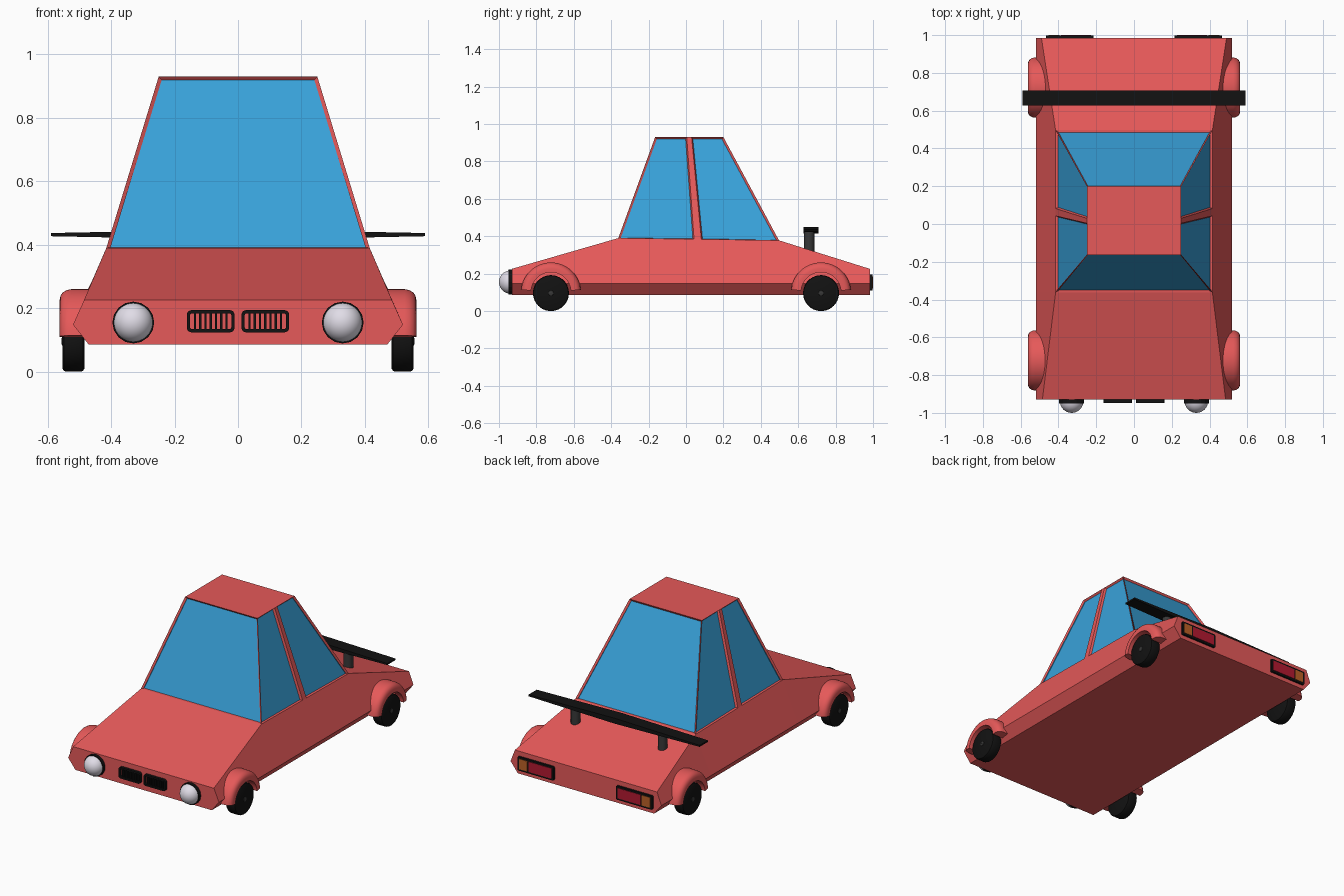
import bpy, bmesh, math
from mathutils import Vector

if "Cube" in bpy.data.objects:
    bpy.data.objects.remove(bpy.data.objects["Cube"])


def material(name, rgb):
    m = bpy.data.materials.new(name)
    m.diffuse_color = (*rgb, 1)
    m.use_nodes = True
    m.node_tree.nodes["Principled BSDF"].inputs["Base Color"].default_value = m.diffuse_color
    return m


RED = material("red paint", (0.79, 0.10, 0.10))
BLUE = material("blue glass", (0.04, 0.36, 0.70))
BLACK = material("black trim", (0.006, 0.006, 0.006))
DARK = material("dark grey", (0.04, 0.04, 0.04))
WHITE = material("lamp white", (0.75, 0.72, 0.80))
CRIMSON = material("tail red", (0.45, 0.01, 0.03))
ORANGE = material("indicator orange", (0.50, 0.12, 0.02))


def finish(name, bm, *mats, smooth=False):
    bmesh.ops.recalc_face_normals(bm, faces=bm.faces)
    mesh = bpy.data.meshes.new(name)
    bm.to_mesh(mesh)
    bm.free()
    ob = bpy.data.objects.new(name, mesh)
    bpy.context.collection.objects.link(ob)
    for m in mats:
        mesh.materials.append(m)
    if smooth:
        bpy.context.view_layer.objects.active = ob
        ob.select_set(True)
        bpy.ops.object.shade_smooth_by_angle(angle=math.radians(35))
        ob.select_set(False)
    return ob


def loft(name, rings, mat, closed=False, smooth=False):
    """Skin a list of rings; closed joins last ring to first, otherwise cap ends."""
    bm = bmesh.new()
    rows = [[bm.verts.new(p) for p in ring] for ring in rings]
    pairs = list(zip(rows, rows[1:]))
    if closed:
        pairs.append((rows[-1], rows[0]))
    else:
        bm.faces.new(rows[0])
        bm.faces.new(rows[-1])
    n = len(rows[0])
    for a, b in pairs:
        for i in range(n):
            j = (i + 1) % n
            bm.faces.new((a[i], a[j], b[j], b[i]))
    return finish(name, bm, mat, smooth=smooth)


def lathe_x(name, profile, centre, mat, a0=0, a1=360, steps=40):
    """Sweep an (x, radius) profile around an axis along x."""
    full = a1 - a0 == 360
    rings = []
    for k in range(steps if full else steps + 1):
        a = math.radians(a0 + (a1 - a0) * k / steps)
        rings.append([(x, centre[0] + r * math.cos(a), centre[1] + r * math.sin(a)) for x, r in profile])
    return loft(name, rings, mat, closed=full, smooth=True)


def rounded_rect(cx, cz, w, h, r, y):
    pts = []
    for k, (sx, sz) in enumerate(((1, 1), (-1, 1), (-1, -1), (1, -1))):
        for t in range(5):
            a = math.radians(90 * k + 22.5 * t)
            pts.append((cx + sx * (w / 2 - r) + r * math.cos(a), y,
                        cz + sz * (h / 2 - r) + r * math.sin(a)))
    return pts


def plate(name, cx, cz, w, h, r, y0, y1, mat):
    return loft(name, [rounded_rect(cx, cz, w, h, r, y) for y in (y0, y1)], mat)


# Wedge body: hexagonal sections along y
sections = []
for y, xt, zt in ((-0.93, 0.485, 0.226), (-0.362, 0.415, 0.39), (0.497, 0.415, 0.378), (0.985, 0.49, 0.225)):
    half = [(0.47, 0.085), (0.52, 0.148), (xt, zt)]
    sections.append([(x, y, z) for x, z in half] + [(-x, y, z) for x, z in reversed(half)])
loft("body", sections, RED)

# Cabin with recessed windows
bm = bmesh.new()
base_y, roof_y = (-0.362, 0.043, 0.082, 0.497), (-0.165, 0.004, 0.030, 0.20)
grid = {}
for s in (-1, 1):
    for i in range(4):
        zb = 0.39 - 0.012 * (base_y[i] + 0.362) / 0.859
        grid[s, i, 0] = bm.verts.new((s * 0.415, base_y[i], zb))
        grid[s, i, 1] = bm.verts.new((s * 0.25, roof_y[i], 0.93))
panes = []
for s in (-1, 1):
    for i in range(3):
        f = bm.faces.new((grid[s, i, 0], grid[s, i + 1, 0], grid[s, i + 1, 1], grid[s, i, 1]))
        if i != 1:
            panes.append(f)
for i in (0, 3):
    panes.append(bm.faces.new((grid[-1, i, 0], grid[1, i, 0], grid[1, i, 1], grid[-1, i, 1])))
caps = [bm.faces.new([grid[-1, i, k] for i in range(4)] + [grid[1, i, k] for i in (3, 2, 1, 0)]) for k in (0, 1)]
bmesh.ops.recalc_face_normals(bm, faces=bm.faces)
bmesh.ops.inset_individual(bm, faces=panes, thickness=0.009, depth=-0.012)
for f in panes:
    f.material_index = 1
finish("cabin", bm, RED, BLUE)

for s, side in ((-1, "left"), (1, "right")):
    for y, end in ((-0.722, "front"), (0.722, "rear")):
        # Tyre, hub and flared wheel arch
        tyre = [(0.484, 0.001), (0.484, 0.086), (0.488, 0.093), (0.495, 0.096), (0.542, 0.096),
                (0.549, 0.093), (0.553, 0.086), (0.553, 0.001)]
        lathe_x(f"{end}_{side}_wheel", [(s * x, r) for x, r in tyre], (y, 0.096), BLACK)
        hub = [(0.55, 0.001), (0.55, 0.016), (0.555, 0.013), (0.557, 0.001)]
        lathe_x(f"{end}_{side}_hub", [(s * x, r) for x, r in hub], (y, 0.096), DARK, steps=20)
        arch = [(0.45, 0.16), (0.525, 0.16), (0.540, 0.157), (0.552, 0.150), (0.559, 0.140),
                (0.562, 0.127), (0.562, 0.107), (0.45, 0.107)]
        lathe_x(f"{end}_{side}_arch", [(s * x, r) for x, r in arch], (y, 0.10), RED, 5, 175, 32)

    # Headlight: round lamp in a black ring
    bm = bmesh.new()
    bmesh.ops.create_uvsphere(bm, u_segments=32, v_segments=16, radius=0.062)
    bmesh.ops.translate(bm, verts=bm.verts, vec=(s * 0.33, -0.938, 0.155))
    finish(f"{side}_headlight", bm, WHITE, smooth=True)
    plate(f"{side}_headlight_ring", s * 0.33, 0.155, 0.132, 0.132, 0.066, -0.95, -0.92, BLACK)

    # Grille: rounded frame with upright slats
    gx, gz = s * 0.086, 0.159
    outer, inner = (0.150, 0.070, 0.014), (0.130, 0.050, 0.007)
    loft(f"{side}_grille_frame",
         [rounded_rect(gx, gz, *d, y) for d, y in
          ((outer, -0.925), (outer, -0.947), (inner, -0.947), (inner, -0.925))], BLACK, closed=True)
    for k in range(7):
        plate(f"{side}_grille_slat_{k}", gx + (k - 3) * 0.0165, gz, 0.007, 0.056, 0.001, -0.944, -0.925, BLACK)

    # Tail light: black housing with red and orange lenses
    plate(f"{side}_tail_housing", s * 0.34, 0.153, 0.25, 0.086, 0.008, 0.97, 0.997, BLACK)
    plate(f"{side}_brake_lens", s * 0.307, 0.153, 0.160, 0.064, 0.002, 0.98, 1.0, CRIMSON)
    plate(f"{side}_indicator_lens", s * 0.424, 0.153, 0.058, 0.064, 0.002, 0.98, 1.0, ORANGE)

    # Spoiler post
    bm = bmesh.new()
    bmesh.ops.create_cone(bm, cap_ends=True, segments=24, radius1=0.028, radius2=0.028, depth=0.16)
    bmesh.ops.translate(bm, verts=bm.verts, vec=(s * 0.30, 0.658, 0.347))
    finish(f"{side}_spoiler_post", bm, DARK, smooth=True)

# Spoiler wing, thinner towards the tips
loft("spoiler", [[(x, 0.627, 0.432 - t), (x, 0.708, 0.432 - t), (x, 0.708, 0.432 + t), (x, 0.627, 0.432 + t)]
                 for x, t in ((-0.59, 0.005), (0, 0.017), (0.59, 0.005))], BLACK)
